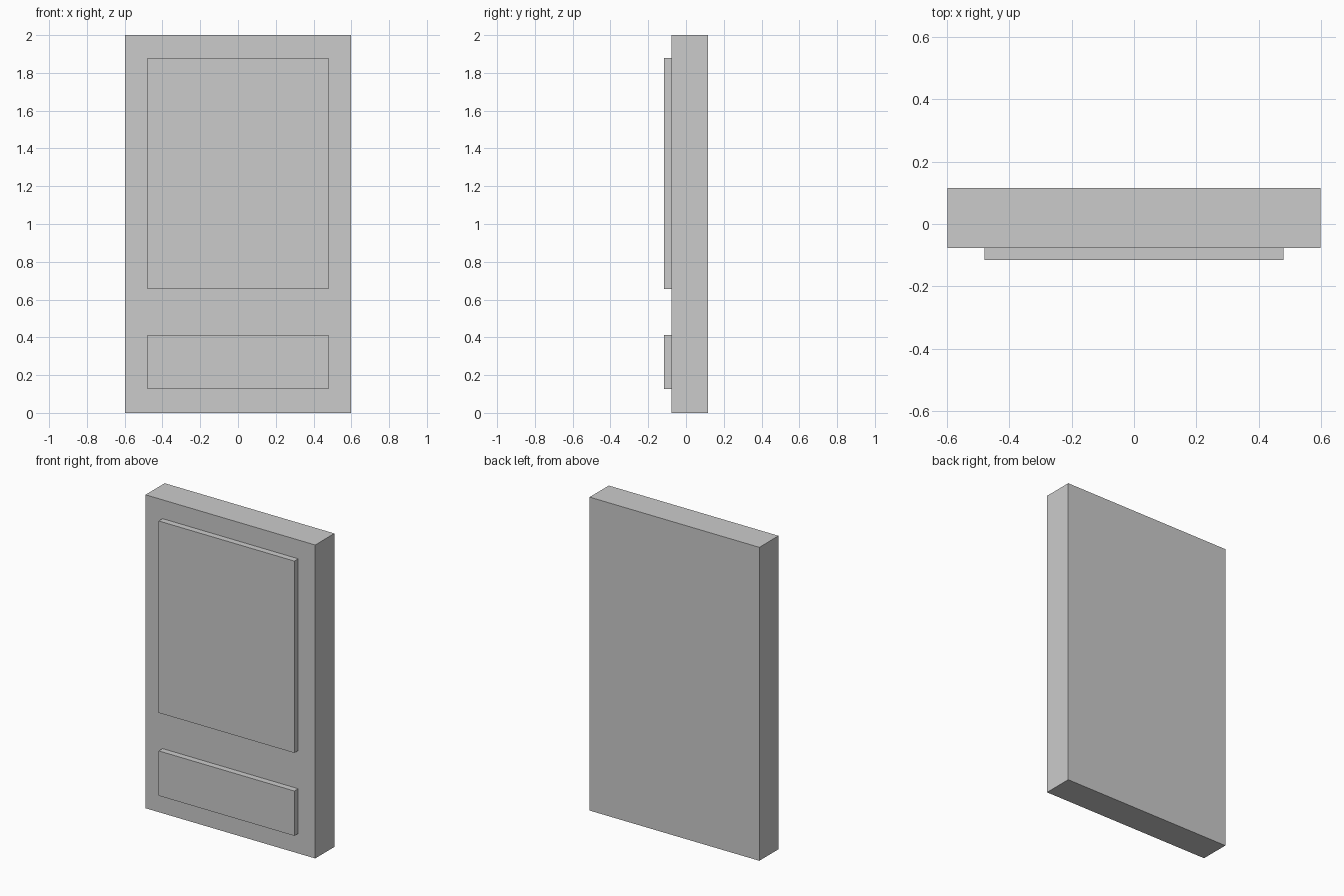
import bpy

if "Cube" in bpy.data.objects:
    bpy.data.objects.remove(bpy.data.objects["Cube"])


def box(name, x, y, z):
    """Box spanning the given (min, max) ranges."""
    bpy.ops.mesh.primitive_cube_add(size=1)
    ob = bpy.context.object
    ob.name = name
    ob.location = [(a + b) / 2 for a, b in (x, y, z)]
    ob.scale = [b - a for a, b in (x, y, z)]
    bpy.ops.object.transform_apply(location=True, rotation=False, scale=True)
    return ob


W, PW = 0.599, 0.479                   # half widths of slab and panels
BACK, FACE, FRONT = 0.116, -0.077, -0.116

# main door slab
box("door_slab", (-W, W), (FACE, BACK), (0, 2))

# raised panels on the front
for name, z in (("upper_panel", (0.656, 1.88)), ("lower_panel", (0.127, 0.413))):
    box(name, (-PW, PW), (FRONT, FACE), z)
